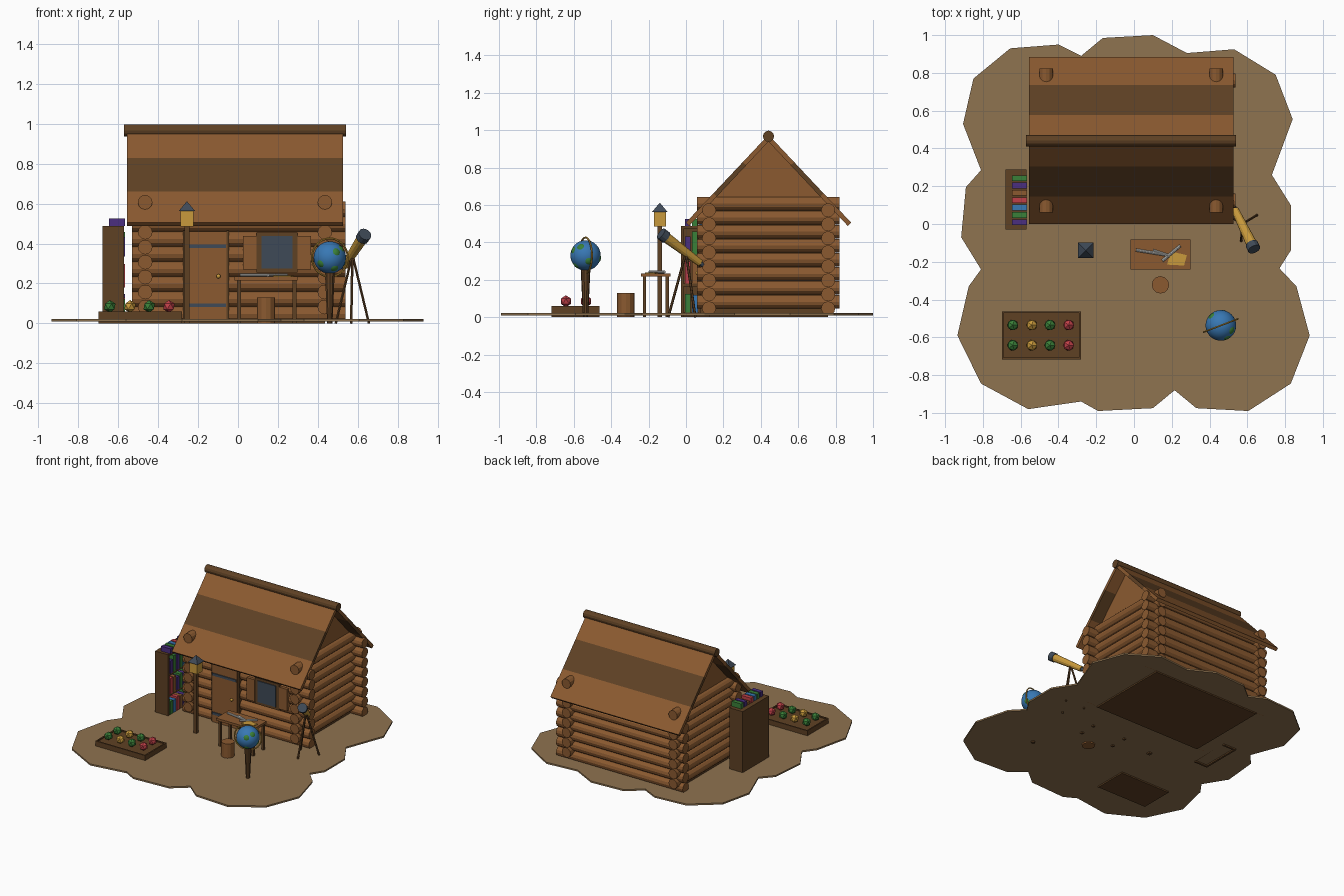
import bpy, bmesh, math, random
from mathutils import Vector, Matrix

cube = bpy.data.objects.get("Cube")
if cube:
    bpy.data.objects.remove(cube)
random.seed(4)


def paint(name, hexcode):
    rgb = [int(hexcode[i:i + 2], 16) / 255 for i in (0, 2, 4)]
    col = [c / 12.92 if c < 0.04 else ((c + 0.055) / 1.055) ** 2.4 for c in rgb] + [1]
    m = bpy.data.materials.new(name)
    m.use_nodes = True
    m.diffuse_color = col
    m.node_tree.nodes["Principled BSDF"].inputs["Base Color"].default_value = col
    return m


DIRT = paint("dirt", "8f7350")
WOOD = paint("warm wood", "8b5a30")
DARK = paint("dark wood", "5f4124")
STEEL = paint("slate", "3f4a57")
GOLD = paint("gold", "c99a3c")
BLUE = paint("blue", "3878b4")
GREEN = paint("green", "3a8038")
RED = paint("red", "c04048")
PURPLE = paint("purple", "4b2f80")
PAPER = paint("paper", "c8c8c4")


def finish(name, bm, mat, smooth=False):
    bmesh.ops.recalc_face_normals(bm, faces=bm.faces)
    for f in bm.faces:
        f.smooth = smooth
    me = bpy.data.meshes.new(name)
    bm.to_mesh(me)
    bm.free()
    me.materials.append(mat)
    ob = bpy.data.objects.new(name, me)
    bpy.context.collection.objects.link(ob)
    return ob


def box(name, x, y, z, mat):
    """Box from (low, high) spans."""
    bm = bmesh.new()
    bmesh.ops.create_cube(bm, size=1)
    for v in bm.verts:
        v.co = [lo + (c + 0.5) * (hi - lo) for c, (lo, hi) in zip(v.co, (x, y, z))]
    return finish(name, bm, mat)


def rod(name, a, b, r1, mat, r2=None, sides=12, spin=0):
    """Round or faceted bar from point a to point b."""
    a, b = Vector(a), Vector(b)
    d = b - a
    mtx = Matrix.Translation((a + b) / 2) @ d.to_track_quat('Z', 'Y').to_matrix().to_4x4()
    bm = bmesh.new()
    bmesh.ops.create_cone(bm, cap_ends=True, segments=sides, radius1=r1,
                          radius2=r1 if r2 is None else r2, depth=d.length,
                          matrix=mtx @ Matrix.Rotation(spin, 4, 'Z'))
    return finish(name, bm, mat)


def prism(name, outline, vec, mat):
    """Flat outline pushed along a vector."""
    bm = bmesh.new()
    face = bm.faces.new([bm.verts.new(p) for p in outline])
    out = bmesh.ops.extrude_face_region(bm, geom=[face])["geom"]
    bmesh.ops.translate(bm, vec=vec, verts=[g for g in out if isinstance(g, bmesh.types.BMVert)])
    return finish(name, bm, mat)


def ball(name, c, r, mat, level=1, smooth=False):
    bm = bmesh.new()
    bmesh.ops.create_icosphere(bm, subdivisions=level, radius=r, matrix=Matrix.Translation(c))
    return finish(name, bm, mat, smooth)


# Ground with a scalloped edge
edge = [(.1, 1), (.28, .905), (.53, .925), (.75, .79), (.84, .555), (.73, .26), (.83, .1),
        (.83, -.14), (.77, -.235), (.86, -.33), (.93, -.59), (.83, -.845), (.605, -.99),
        (.33, -.975), (.215, -.88), (.1, -.975), (-.19, -.99), (-.28, -.94), (-.56, -.98),
        (-.81, -.845), (-.935, -.59), (-.875, -.33), (-.81, -.24), (-.915, -.07), (-.89, .195),
        (-.81, .285), (-.905, .53), (-.85, .77), (-.655, .93), (-.4, .95), (-.28, .89), (-.165, .985)]
prism("ground", [(x, y, .01) for x, y in edge], (0, 0, .012), DIRT)

# Cabin: core, interlocked logs, gable
LEFT, RIGHT, FRONT, BACK, MID = -.465, .435, .123, .76, .441
box("cabin_core", (LEFT, RIGHT), (FRONT, BACK), (0, .6), DARK)
for i in range(8):
    for y in (FRONT, BACK):
        z = .047 + .075 * i
        rod("cross_log", (-.53, y, z), (.538, y, z), .0375, WOOD)
    for x in (LEFT, RIGHT):
        z = .082 + .075 * i
        rod("side_log", (x, .06, z), (x, .822, z), .0365, WOOD)
prism("gable", [(LEFT, MID - .31, .63), (LEFT, MID + .31, .63), (LEFT, MID, .945)],
      (RIGHT - LEFT, 0, 0), WOOD)

# Roof: three boards per slope and a ridge log
slope = Vector((.685, -.728))
for side in (-1, 1):
    for a, b, mat in ((0, .2, WOOD), (.2, .43, DARK), (.43, .645, WOOD)):
        corners = []
        for d, t in ((a, 0), (b, 0), (b, -.025), (a, -.025)):
            y, z = slope.x * d + .728 * t, .975 + slope.y * d + .685 * t
            corners.append((-.557, MID + side * y, z))
        prism("roof_board", corners, (1.083, 0, 0), mat)
rod("ridge_log", (-.571, MID, .967), (.54, MID, .967), .03, DARK)

# Door
box("door", (-.262, -.057), (.07, .13), (.02, .46), WOOD)
for x in (-.275, -.057):
    box("door_post", (x, x + .013), (.075, .13), (.02, .465), DARK)
for z in (.09, .387):
    box("door_hinge", (-.265, -.06), (.063, .08), (z - .009, z + .009), STEEL)
ball("door_knob", (-.098, .062, .236), .011, GOLD, 2, True)

# Window with frame and shutters
box("window_frame", (.093, .297), (.072, .13), (.255, .455), DARK)
box("window_glass", (.117, .272), (.066, .075), (.276, .437), STEEL)
for x in (.025, .298):
    box("shutter", (x, x + .068), (.068, .13), (.27, .437), WOOD)

# Lamp post
lx, ly = -.256, -.14
box("lamp_post", (lx - .013, lx + .013), (ly - .013, ly + .013), (0, .49), DARK)
box("lantern", (lx - .032, lx + .032), (ly - .032, ly + .032), (.485, .565), GOLD)
rod("lantern_cap", (lx, ly, .563), (lx, ly, .612), .058, STEEL, 0, 4, math.pi / 4)

# Desk, scrolls and parchment
box("desk_top", (-.018, .298), (-.24, -.082), (.216, .234), WOOD)
for x in (.005, .283):
    for y in (-.222, -.1):
        box("desk_leg", (x - .009, x + .009), (y - .009, y + .009), (0, .22), DARK)
for a, b in (((.01, -.138), (.18, -.165)), ((.15, -.195), (.245, -.115)), ((.1, -.14), (.19, -.17))):
    rod("scroll", (*a, .242), (*b, .242), .008, PAPER, sides=8)
prism("parchment", [(.175, -.215, .234), (.265, -.22, .234), (.28, -.165, .234), (.195, -.145, .234)],
      (0, 0, .005), GOLD)
rod("stool", (.14, -.322, 0), (.14, -.322, .13), .046, WOOD)

# Globe on a stand
gc = Vector((.46, -.537, .33))
rod("globe_stand", (gc.x, gc.y, 0), (gc.x, gc.y, .26), .014, DARK, .026, 10)
ball("globe", gc, .081, BLUE, 4, True)
for d in ((.4, -.8, .35), (-.6, -.7, -.4), (.8, .2, -.35), (.75, -.35, .6), (.3, -.65, -.7),
          (-.6, .6, .4), (.1, .8, -.2)):
    ball("land_patch", gc + Vector(d).normalized() * .052, .033, GREEN, 3, True)
bpy.ops.mesh.primitive_torus_add(major_radius=.096, minor_radius=.005, major_segments=32,
                                 minor_segments=6, location=gc,
                                 rotation=(math.pi / 2, 0, math.radians(21)))
ring = bpy.context.object
ring.name = "globe_ring"
ring.data.materials.append(GOLD)

# Telescope on a tripod
eye, lens = Vector((.535, .075, .29)), Vector((.632, -.125, .44))
rod("telescope_tube", eye, lens, .02, GOLD, .03)
axis = (lens - eye).normalized()
rod("telescope_hood", lens - axis * .025, lens + axis * .012, .034, STEEL)
rod("eyepiece", eye - axis * .02, eye, .013, STEEL)
for foot in ((.567, -.095), (.656, .05), (.49, .05)):
    rod("tripod_leg", (.573, 0, .345), (*foot, 0), .007, DARK, sides=6)

# Bookcase facing the wall, with rows of books
bx, by = (-.68, -.57), (-.028, .288)
box("bookcase_back", (bx[0], bx[0] + .015), by, (0, .487), DARK)
for y in (by[0], by[1] - .015):
    box("bookcase_side", bx, (y, y + .015), (0, .487), DARK)
for z in (.01, .165, .32, .472):
    box("shelf", bx, by, (z, z + .015), DARK)
covers = [PURPLE, GREEN, BLUE, RED, WOOD, PURPLE, GREEN]
for row, z in enumerate((.025, .18, .335, .487)):
    for i in range(7):
        y = -.006 + i * .039
        tall = .038 if row == 3 else random.uniform(.09, .125)
        if row == 3 and covers[i] == WOOD:
            tall = .02
        box("book", (-.645, -.566), (y, y + .03), (z, z + tall), covers[(i + row * 2 + 1) % 7 if row < 3 else i])

# Garden bed with four columns of crops
gx, gy = (-.7, -.28), (-.718, -.462)
box("soil", gx, gy, (0, .052), DARK)
for y in (gy[0], gy[1] - .01):
    box("bed_rim", gx, (y, y + .01), (0, .06), DARK)
for x in (gx[0], gx[1] - .01):
    box("bed_rim", (x, x + .01), gy, (0, .06), DARK)
for x, mat in ((-.642, GREEN), (-.541, GOLD), (-.445, GREEN), (-.346, RED)):
    for y in (-.535, -.642):
        ball("crop", (x, y, .085), .032, mat)
